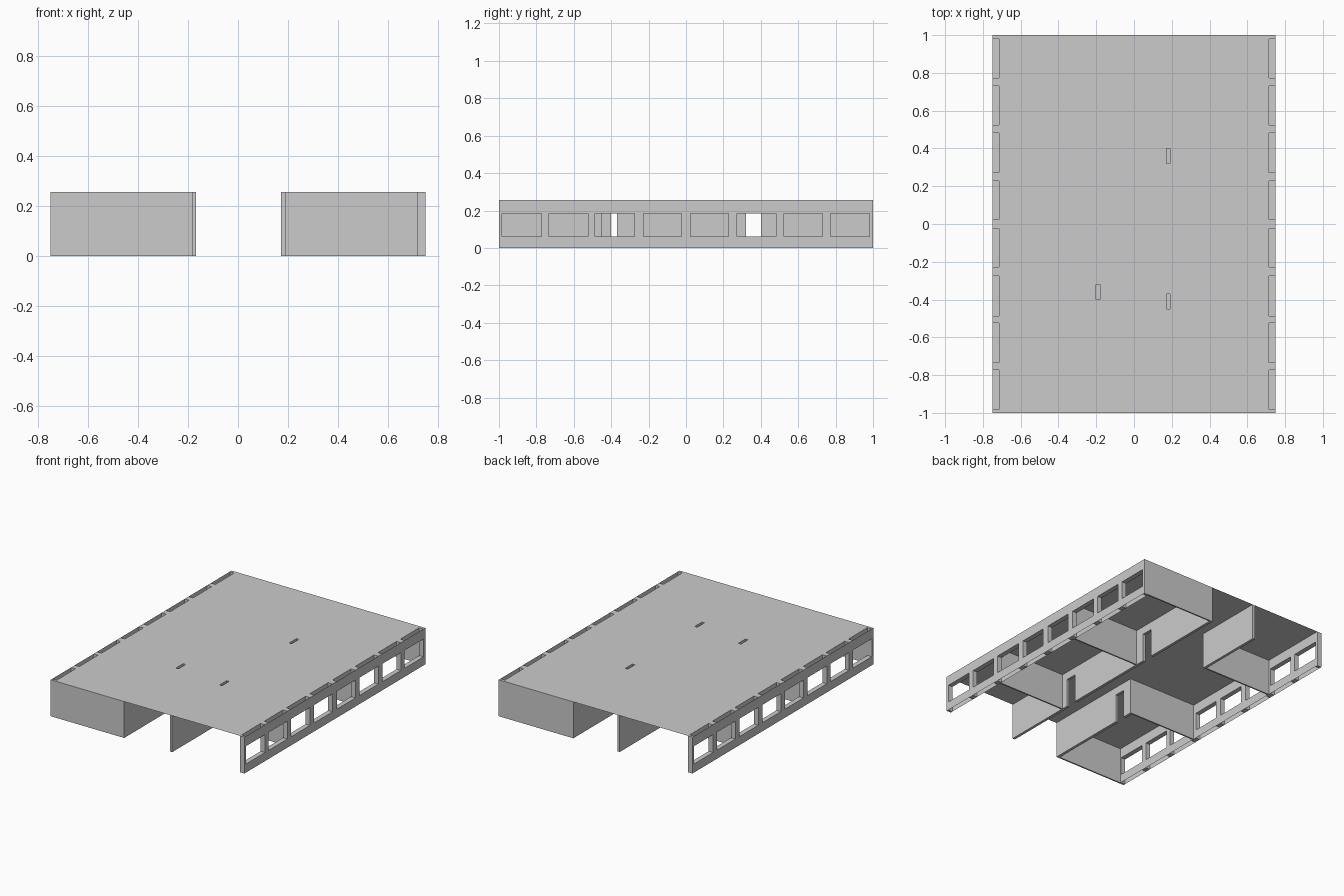
import bpy, bmesh

if "Cube" in bpy.data.objects:
    bpy.data.objects.remove(bpy.data.objects["Cube"])

H = 0.255              # storey height
T = 0.034              # facade thickness
holes = []             # roof slots above every window and door


def finish(name, bm):
    bmesh.ops.remove_doubles(bm, verts=bm.verts, dist=1e-5)
    bmesh.ops.recalc_face_normals(bm, faces=bm.faces)
    mesh = bpy.data.meshes.new(name)
    bm.to_mesh(mesh)
    bm.free()
    bpy.context.collection.objects.link(bpy.data.objects.new(name, mesh))


def quad(bm, *pts):
    bm.faces.new([bm.verts.new(p) for p in pts])


def flat(bm, x0, x1, y0, y1, z):
    quad(bm, (x0, y0, z), (x1, y0, z), (x1, y1, z), (x0, y1, z))


def across(bm, x0, x1, y, z0, z1):
    quad(bm, (x0, y, z0), (x1, y, z0), (x1, y, z1), (x0, y, z1))


def wall(name, x0, x1, y0, y1, openings, sill, head):
    """Wall along y: solid piers, hollow sills and headers, roof closes the top."""
    bm = bmesh.new()
    cuts = [y0] + [v for o in openings for v in o] + [y1]
    for i, (a, b) in enumerate(zip(cuts, cuts[1:])):
        opening = i % 2 == 1
        for z0, z1 in ((0, sill), (sill, head), (head, H)):
            if z1 - z0 < 1e-6 or (opening and z0 == sill):
                continue
            for x in (x0, x1):
                quad(bm, (x, a, z0), (x, b, z0), (x, b, z1), (x, a, z1))
        if opening:
            holes.append((x0, x1, a, b))
            flat(bm, x0, x1, a, b, head)
            if sill > 0:
                flat(bm, x0, x1, a, b, sill)
        else:
            flat(bm, x0, x1, a, b, 0)
    # wall ends and opening reveals
    zs = sorted({0, sill, head, H})
    for y in cuts:
        for z0, z1 in zip(zs, zs[1:]):
            across(bm, x0, x1, y, z0, z1)
    finish(name, bm)


def partition(name, x0, x1, y0, t=0.01):
    bm = bmesh.new()
    flat(bm, x0, x1, y0, y0 + t, 0)
    for y in (y0, y0 + t):
        across(bm, x0, x1, y, 0, H)
    finish(name, bm)


# window facades
windows = [(-0.983, -0.773), (-0.733, -0.525), (-0.487, -0.275), (-0.228, -0.025),
           (0.023, 0.227), (0.272, 0.482), (0.525, 0.731), (0.772, 0.98)]
wall("left_window_wall", -0.75, -0.75 + T, -1, 1, windows, 0.06, 0.185)
wall("right_window_wall", 0.75 - T, 0.75, -1, 1, windows, 0.06, 0.185)

# corridor walls with doors
wall("right_corridor_wall", 0.172, 0.191, -1, 1,
     [(-0.45, -0.37), (0.32, 0.40)], 0, 0.2)
wall("left_front_corridor_wall", -0.201, -0.181, -1, -0.25, [(-0.40, -0.32)], 0, 0.2)
wall("left_back_corridor_wall", -0.187, -0.168, 0.5, 1, [], 0, 0.2)

# room partitions
for i, y in enumerate((-0.505, 0.245, 0.99)):
    partition(f"right_partition_{i}", 0.191, 0.75 - T, y)
for i, (y, x) in enumerate(((-1, -0.201), (-0.26, -0.201), (0.5, -0.187))):
    partition(f"left_partition_{i}", -0.75 + T, x, y)

# thin roof sheet with slots above the openings
bm = bmesh.new()
xs = sorted({-0.75, 0.75} | {v for h in holes for v in h[:2]})
ys = sorted({-1, 1} | {v for h in holes for v in h[2:]})
for xa, xb in zip(xs, xs[1:]):
    for ya, yb in zip(ys, ys[1:]):
        cx, cy = (xa + xb) / 2, (ya + yb) / 2
        if not any(h[0] < cx < h[1] and h[2] < cy < h[3] for h in holes):
            flat(bm, xa, xb, ya, yb, H)
finish("roof", bm)
